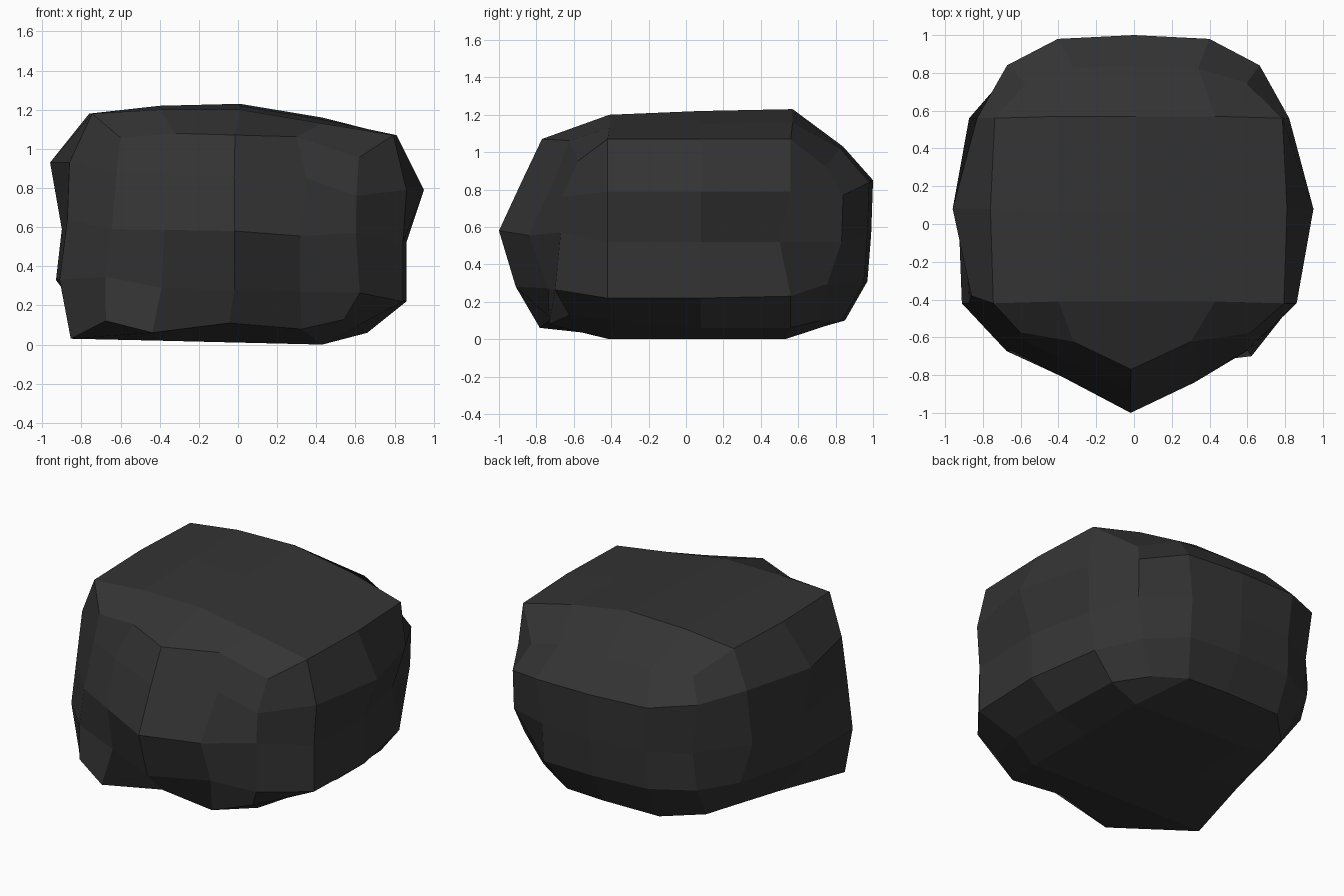
import bpy, bmesh

cube = bpy.data.objects.get("Cube")
if cube:
    bpy.data.objects.remove(cube)

stone = bpy.data.materials.new("charcoal_stone")
stone.use_nodes = True
colour = (0.034, 0.034, 0.034, 1)
stone.diffuse_color = colour
stone.node_tree.nodes["Principled BSDF"].inputs["Base Color"].default_value = colour

# Plan outline, anticlockwise from the left side, as fractions of each level's reach
outline = [(1, .08), (.97, .56), (.7, .84), (.42, .98), (0, 1), (-.42, .98),
           (-.7, .84), (-.97, .56), (-1, .08), (-.98, -.42), (-.75, -.67),
           (-.42, -.81), (-.02, -1), (.37, -.81), (.7, -.67), (.98, -.42)]

# Each level: reach to left, right, front, back, then heights on those four sides
levels = [
    (.66, .78, .78, .85, .06, .07, .10, .10),
    (.86, .93, .91, .97, .22, .33, .28, .31),
    (.86, .90, 1.0, .99, .52, .59, .58, .56),
    (.95, .96, .87, 1.0, .79, .93, .86, .85),
    (.81, .76, .77, .84, 1.07, 1.18, 1.07, 1.03),
]

# Chips and bumps on each level: outline point and how far it is moved
chips = [
    {5: (-.07, .01, 0), 6: (-.05, -.07, -.01), 7: (.09, -.09, .03), 8: (.04, 0, 0),
     9: (-.09, 0, -.04), 10: (-.09, -.15, .02), 11: (-.11, -.15, -.04),
     12: (-.03, .06, .01), 13: (.08, -.1, -.02), 14: (.08, -.1, .03),
     15: (-.03, .05, .04)},
    {1: (-.06, 0, .01), 2: (-.03, -.06, 0), 7: (.1, .02, 0),
     10: (.02, -.06, .05), 14: (.02, -.09, 0)},
    {1: (-.07, -.06, 0), 2: (.06, 0, -.03), 9: (.01, 0, .05),
     10: (.03, 0, 0), 13: (0, -.03, -.02)},
    {1: (-.1, 0, 0), 2: (0, 0, -.06), 6: (0, 0, .03), 7: (.1, 0, 0),
     9: (.08, .04, 0), 10: (.1, -.02, 0), 14: (-.06, -.08, -.08), 15: (-.07, 0, 0)},
    {2: (.03, .04, -.09), 6: (-.04, .04, -.02),
     10: (-.03, -.06, -.03), 14: (.05, -.06, -.1)},
]

bm = bmesh.new()


def make_ring(level, moves):
    left, right, front, back, z_left, z_right, z_front, z_back = level
    ring = []
    for i, (u, v) in enumerate(outline):
        x = u * (left if u > 0 else right)
        if abs(v) < .6:
            y, z = v, z_left if u > 0 else z_right
        else:
            y = v * (back if v > 0 else front)
            z = (z_back if v > 0 else z_front) + u * (z_left - z_right) / 5
        dx, dy, dz = moves.get(i, (0, 0, 0))
        ring.append(bm.verts.new((x + dx, y + dy, z + dz)))
    return ring


def make_cap(ring, rows):
    # Three rows of inner points joined to the sides, then to the front and back
    strips = []
    for (first, last), y, heights in rows:
        inner = [bm.verts.new((x, y, z)) for x, z in zip((-.4, .01, .43), heights)]
        strips.append([ring[first], *inner, ring[last]])
    for a, b in zip(strips, strips[1:]):
        for i in range(4):
            bm.faces.new((a[i], a[i + 1], b[i + 1], b[i]))
    arcs = (ring[9:16], [ring[i] for i in range(7, 0, -1)])
    for strip, arc in zip((strips[0], strips[-1]), arcs):
        for i in range(4):
            bm.faces.new((strip[i], arc[i + 1], arc[i + 2], strip[i + 1]))


# Faceted walls
rings = [make_ring(level, moves) for level, moves in zip(levels, chips)]
for low, high in zip(rings, rings[1:]):
    for i in range(16):
        j = (i + 1) % 16
        bm.faces.new((low[i], low[j], high[j], high[i]))

# Underside and top
ends = ((9, 15), (8, 0), (7, 1))
base = (.02, .01, 0)
make_cap(rings[0], [(ends[0], -.41, base), (ends[1], .07, base), (ends[2], .53, base)])
make_cap(rings[-1], [(ends[0], -.41, (1.2, 1.2, 1.13)),
                     (ends[1], .07, (1.22, 1.22, 1.15)),
                     (ends[2], .57, (1.22, 1.23, 1.16))])

bmesh.ops.recalc_face_normals(bm, faces=bm.faces)
mesh = bpy.data.meshes.new("rock")
bm.to_mesh(mesh)
bm.free()
mesh.materials.append(stone)
rock = bpy.data.objects.new("rock", mesh)
bpy.context.collection.objects.link(rock)
